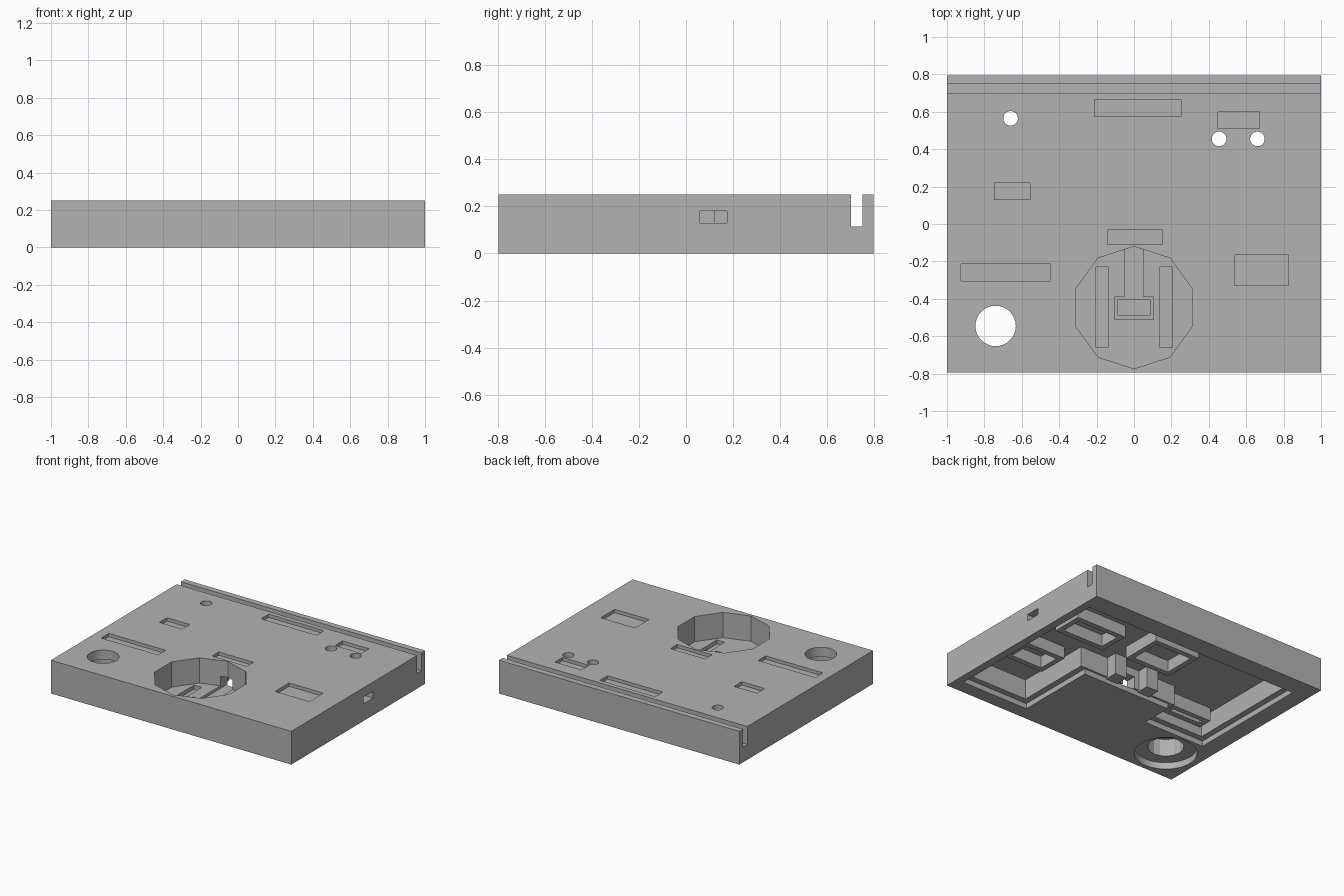
import bpy, bmesh, math

cube = bpy.data.objects.get("Cube")
if cube:
    bpy.data.objects.remove(cube, do_unlink=True)

grey = bpy.data.materials.new("plain grey")
grey.use_nodes = True
colour = (0.45, 0.45, 0.45, 1)
grey.diffuse_color = colour
grey.node_tree.nodes["Principled BSDF"].inputs["Base Color"].default_value = colour


def prism(name, outline, z0, z1):
    """Straight solid over a plan outline."""
    bm = bmesh.new()
    face = bm.faces.new([bm.verts.new((x, y, z0)) for x, y in outline])
    ext = bmesh.ops.extrude_face_region(bm, geom=[face])
    top = [v for v in ext["geom"] if isinstance(v, bmesh.types.BMVert)]
    bmesh.ops.translate(bm, verts=top, vec=(0, 0, z1 - z0))
    bmesh.ops.recalc_face_normals(bm, faces=bm.faces[:])
    mesh = bpy.data.meshes.new(name)
    bm.to_mesh(mesh)
    bm.free()
    mesh.materials.append(grey)
    ob = bpy.data.objects.new(name, mesh)
    bpy.context.collection.objects.link(ob)
    return ob


def rect(x0, x1, y0, y1):
    return [(x0, y0), (x1, y0), (x1, y1), (x0, y1)]


def ring(x, y, r, n):
    turn = math.tau / n
    return [(x + r * math.cos(math.pi / 2 + turn * i),
             y + r * math.sin(math.pi / 2 + turn * i)) for i in range(n)]


def combine(operation, outline, z0, z1):
    """Cut a prism from the plate, or join one to it."""
    tool = prism("helper", outline, z0, z1)
    tool.hide_render = True
    mod = plate.modifiers.new("shape", "BOOLEAN")
    mod.operation = operation
    mod.solver = "EXACT"
    mod.object = tool
    bpy.context.view_layer.objects.active = plate
    bpy.ops.object.modifier_apply(modifier=mod.name)
    bpy.data.objects.remove(tool, do_unlink=True)


def cut(outline, z0, z1):
    combine("DIFFERENCE", outline, z0, z1)


def join(outline, z0, z1):
    combine("UNION", outline, z0, z1)


H, CEIL = 0.25, 0.19
plate = prism("base_plate", rect(-1, 1, -0.795, 0.795), 0, H)


# Stepped underside cavity wrapping round the front socket
def cavity(d):
    return [(0.94 - d, 0.645 - d), (-0.87 + d, 0.645 - d), (-0.87 + d, -0.31 + d),
            (-0.36 - d, -0.31 + d), (-0.36 - d, -0.07 + d / 3), (0.38 + d, -0.07 + d / 3),
            (0.38 + d, -0.69 + d), (0.94 - d, -0.69 + d)]


cut(cavity(0), -0.1, 0.04)
cut(cavity(0.045), -0.05, CEIL)

# Housings hanging from the cavity ceiling: x0, x1, y0, y1, lower edge
housings = [(0.51, 0.85, -0.37, -0.13, 0.1), (-0.79, -0.45, -0.24, -0.13, 0.09),
            (-0.19, 0.19, 0.14, 0.46, 0.1), (0.38, 0.8, 0.12, 0.36, 0.1)]
for x0, x1, y0, y1, z in housings:
    join(rect(x0, x1, y0, y1), z, CEIL + 0.01)
    cut(rect(x0 + 0.04, x1 - 0.04, y0 + 0.04, y1 - 0.04), z - 0.02, CEIL)

# Buttresses beside the window
for side in (-1, 1):
    c = side * 0.14
    join(rect(c - 0.05, c + 0.05, -0.1, 0.03), 0.03, CEIL + 0.01)

# Shallow pockets on the top
pockets = [(-0.21, 0.25, 0.575, 0.665), (0.45, 0.67, 0.51, 0.6),
           (-0.745, -0.555, 0.13, 0.22), (-0.14, 0.15, -0.11, -0.03),
           (-0.925, -0.45, -0.305, -0.215), (0.54, 0.825, -0.33, -0.165)]
for p in pockets:
    cut(rect(*p), H - 0.025, H + 0.1)

# Ten-sided socket with floor slots and a keyed channel
cut(ring(0, -0.447, 0.327, 10), 0.06, H + 0.1)
for side in (-1, 1):
    c = side * 0.172
    cut(rect(c - 0.032, c + 0.032, -0.66, -0.23), 0.03, 0.1)
cut(rect(-0.05, 0.05, -0.4, 0.02), 0.04, 0.13)
cut(rect(-0.105, 0.105, -0.51, -0.39), 0.045, 0.1)
cut(rect(-0.088, 0.088, -0.487, -0.407), 0.02, 0.1)

# Round through holes, the large one countersunk below
for x, y, r in [(-0.66, 0.565, 0.039), (0.455, 0.455, 0.039), (0.66, 0.455, 0.039),
                (-0.74, -0.545, 0.108)]:
    cut(ring(x, y, r, 32), -0.1, H + 0.1)
cut(ring(-0.74, -0.545, 0.125, 16), -0.1, 0.18)
cut(ring(-0.74, -0.545, 0.215, 48), -0.1, 0.05)

# Rear slot and side port
cut(rect(-1.1, 1.1, 0.7, 0.75), 0.115, H + 0.1)
cut(rect(0.85, 1.1, 0.06, 0.175), 0.13, 0.18)

# Crisp flat faces with smooth bores
bpy.ops.object.select_all(action="DESELECT")
plate.select_set(True)
bpy.context.view_layer.objects.active = plate
bpy.ops.object.shade_smooth_by_angle(angle=math.radians(20))
